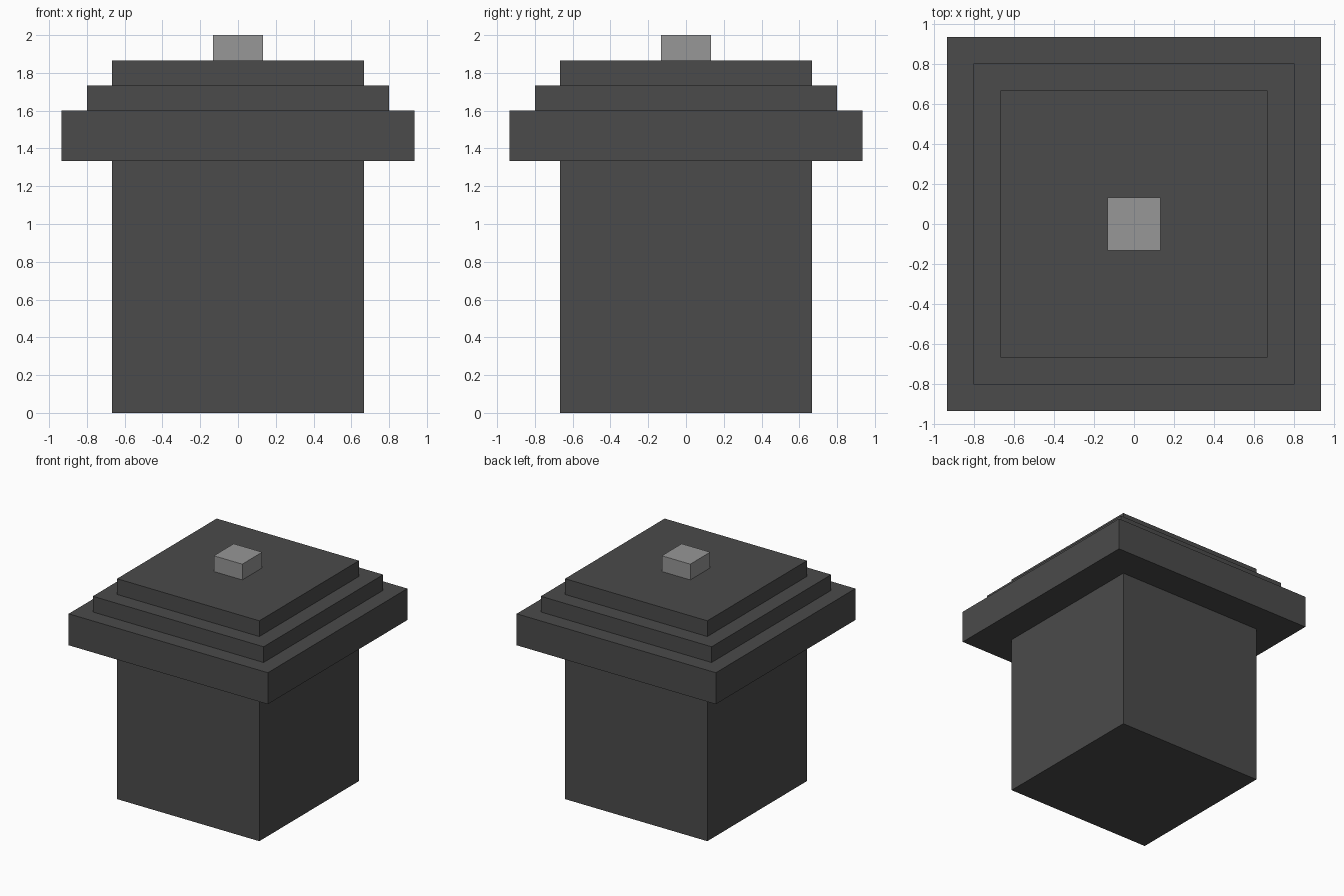
import bpy

if "Cube" in bpy.data.objects:
    bpy.data.objects.remove(bpy.data.objects["Cube"])

U = 2 / 15  # the model sits on a regular grid, 15 units tall


def material(name, value):
    mat = bpy.data.materials.new(name)
    mat.diffuse_color = (value, value, value, 1)
    mat.use_nodes = True
    mat.node_tree.nodes["Principled BSDF"].inputs["Base Color"].default_value = mat.diffuse_color
    return mat


dark_grey = material("dark_grey", 0.07)
light_grey = material("light_grey", 0.31)


def slab(name, width, bottom, top, mat):
    """Square centred block, measured in grid units."""
    bpy.ops.mesh.primitive_cube_add(size=1, location=(0, 0, (bottom + top) / 2 * U))
    obj = bpy.context.object
    obj.name = name
    obj.scale = (width * U, width * U, (top - bottom) * U)
    bpy.ops.object.transform_apply(location=False, rotation=False, scale=True)
    obj.data.materials.append(mat)
    return obj


# Main body
slab("body", 10, 0, 10, dark_grey)

# Overhanging lid, stepping inwards
slab("lid_rim", 14, 10, 12, dark_grey)
slab("lid_middle_step", 12, 12, 13, dark_grey)
slab("lid_top_step", 10, 13, 14, dark_grey)

# Knob on the lid
slab("lid_knob", 2, 14, 15, light_grey)
